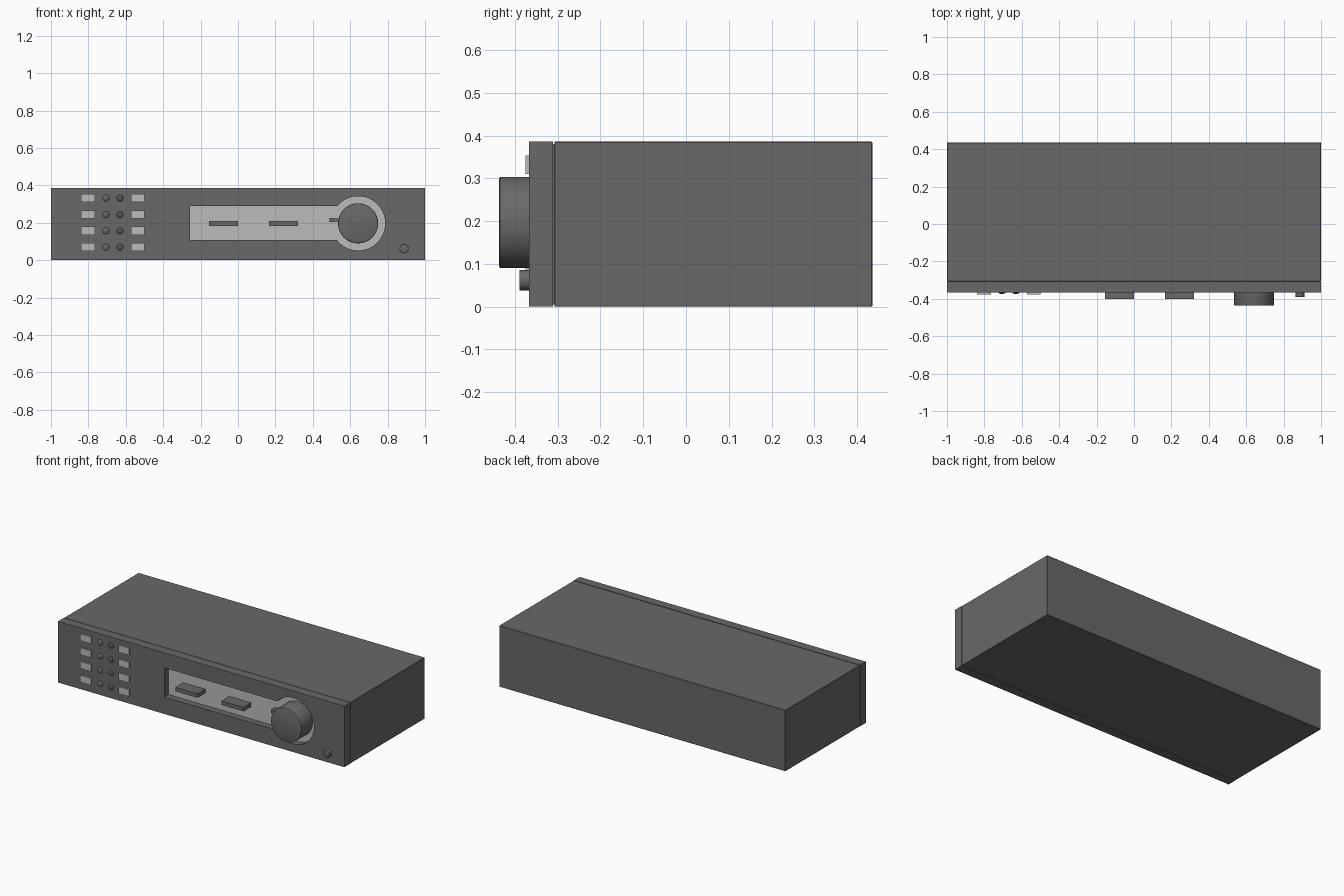
import bpy, bmesh, math
from mathutils import Matrix, Vector

if "Cube" in bpy.data.objects:
    bpy.data.objects.remove(bpy.data.objects["Cube"])


def material(name, v):
    m = bpy.data.materials.new(name)
    m.diffuse_color = (v, v, v, 1)
    m.use_nodes = True
    m.node_tree.nodes["Principled BSDF"].inputs["Base Color"].default_value = m.diffuse_color
    return m


DARK = material("dark grey casing", 0.14)
LIGHT = material("light grey trim", 0.50)
LED_DARK = material("dark lamp", 0.09)

FRONT, BACK, FLOOR = -0.367, -0.311, -0.325   # panel front, panel back, recess floor
KX, KZ = 0.642, 0.197                         # dial centre


def finish(bm, name, mat, smooth=False):
    bmesh.ops.recalc_face_normals(bm, faces=bm.faces)
    me = bpy.data.meshes.new(name)
    bm.to_mesh(me)
    bm.free()
    me.materials.append(mat)
    ob = bpy.data.objects.new(name, me)
    bpy.context.collection.objects.link(ob)
    if smooth:
        bpy.context.view_layer.objects.active = ob
        bpy.ops.object.select_all(action='DESELECT')
        ob.select_set(True)
        bpy.ops.object.shade_smooth_by_angle(angle=math.radians(35))
    return ob


def box(name, mat, x, y, z, bevel=0):
    bm = bmesh.new()
    size = [b - a for a, b in (x, y, z)]
    mid = [(a + b) / 2 for a, b in (x, y, z)]
    bmesh.ops.create_cube(bm, size=1, matrix=Matrix.Translation(mid) @ Matrix.Diagonal((*size, 1)))
    if bevel:
        bmesh.ops.bevel(bm, geom=bm.edges[:], offset=bevel, segments=1, affect='EDGES')
    return finish(bm, name, mat)


def knob(name, mat, x, z, r, y0, y1, bevel, n=48):
    # cylinder along y with a softened front rim
    bm = bmesh.new()
    rot = Matrix.Translation((x, (y0 + y1) / 2, z)) @ Matrix.Rotation(math.pi / 2, 4, 'X')
    bmesh.ops.create_cone(bm, cap_ends=True, segments=n, radius1=r, radius2=r,
                          depth=y1 - y0, matrix=rot)
    rim = [e for e in bm.edges if all(v.co.y < y0 + 1e-4 for v in e.verts)]
    bmesh.ops.bevel(bm, geom=rim, offset=bevel, segments=2, affect='EDGES', profile=0.5)
    return finish(bm, name, mat, True)


def dome(name, mat, x, z, r, h):
    bm = bmesh.new()
    bmesh.ops.create_uvsphere(bm, u_segments=20, v_segments=10, radius=1,
                              matrix=Matrix.Translation((x, FRONT, z)) @ Matrix.Diagonal((r, h, r, 1)))
    return finish(bm, name, mat, True)


# main casing
box("casing", DARK, (-1, 1), (-0.308, 0.436), (0, 0.386), 0.002)
box("panel_joint", DARK, (-0.995, 0.995), (-0.313, -0.304), (0.005, 0.381))

# front panel with a keyhole-shaped opening
R, z0, z1 = 0.145, 0.107, 0.291
a0 = math.pi - math.asin((z1 - KZ) / R)
a1 = -math.pi + math.asin((KZ - z0) / R)
arc = [a0 + (a1 - a0) * i / 48 for i in range(49)]
keyhole = [(-0.257, z0), (-0.257, z1)] + [(KX + R * math.cos(a), KZ + R * math.sin(a)) for a in arc]
outline = [(-1, 0), (1, 0), (1, 0.386), (-1, 0.386)]
bm = bmesh.new()
for loop in (outline, keyhole):
    vs = [bm.verts.new((x, FRONT, z)) for x, z in loop]
    for i, v in enumerate(vs):
        bm.edges.new((v, vs[(i + 1) % len(vs)]))
bmesh.ops.triangle_fill(bm, use_beauty=True, use_dissolve=False, edges=bm.edges[:],
                        normal=Vector((0, -1, 0)))
ext = bmesh.ops.extrude_face_region(bm, geom=bm.faces[:], use_keep_orig=True)
bmesh.ops.translate(bm, vec=(0, BACK - FRONT, 0),
                    verts=[g for g in ext["geom"] if isinstance(g, bmesh.types.BMVert)])
finish(bm, "front_panel", DARK, True)

# light floor of the recess, same keyhole outline
bm = bmesh.new()
face = bm.faces.new([bm.verts.new((x, FLOOR, z)) for x, z in keyhole])
ext = bmesh.ops.extrude_face_region(bm, geom=[face], use_keep_orig=True)
bmesh.ops.translate(bm, vec=(0, 0.013, 0),
                    verts=[g for g in ext["geom"] if isinstance(g, bmesh.types.BMVert)])
finish(bm, "recess_floor", LIGHT)

# levers in the recess, dial and its pointer, power button
for i, x in enumerate((-0.155, 0.166)):
    box(f"lever_{i + 1}", DARK, (x, x + 0.154), (-0.402, FLOOR + 0.002), (0.184, 0.209))
knob("dial", DARK, KX, KZ, 0.107, -0.437, FLOOR + 0.002, 0.005, 64)
box("dial_pointer", DARK, (0.488, 0.516), (-0.366, FLOOR + 0.002), (0.204, 0.226))
box("dial_pointer_stem", DARK, (0.51, 0.55), (-0.362, FLOOR + 0.002), (0.208, 0.222))
knob("power_button", DARK, 0.888, 0.062, 0.024, -0.39, FRONT + 0.005, 0.002, 32)

# four rows of two buttons and two lamps
for i, z in enumerate((0.332, 0.244, 0.157, 0.070)):
    for side, x in (("left", -0.802), ("right", -0.536)):
        box(f"button_{side}_{i + 1}", LIGHT, (x - 0.037, x + 0.037), (-0.376, FRONT + 0.003),
            (z - 0.022, z + 0.022))
    dome(f"lamp_left_{i + 1}", DARK, -0.706, z, 0.018, 0.007)
    dome(f"lamp_right_{i + 1}", LED_DARK, -0.631, z, 0.018, 0.007)
